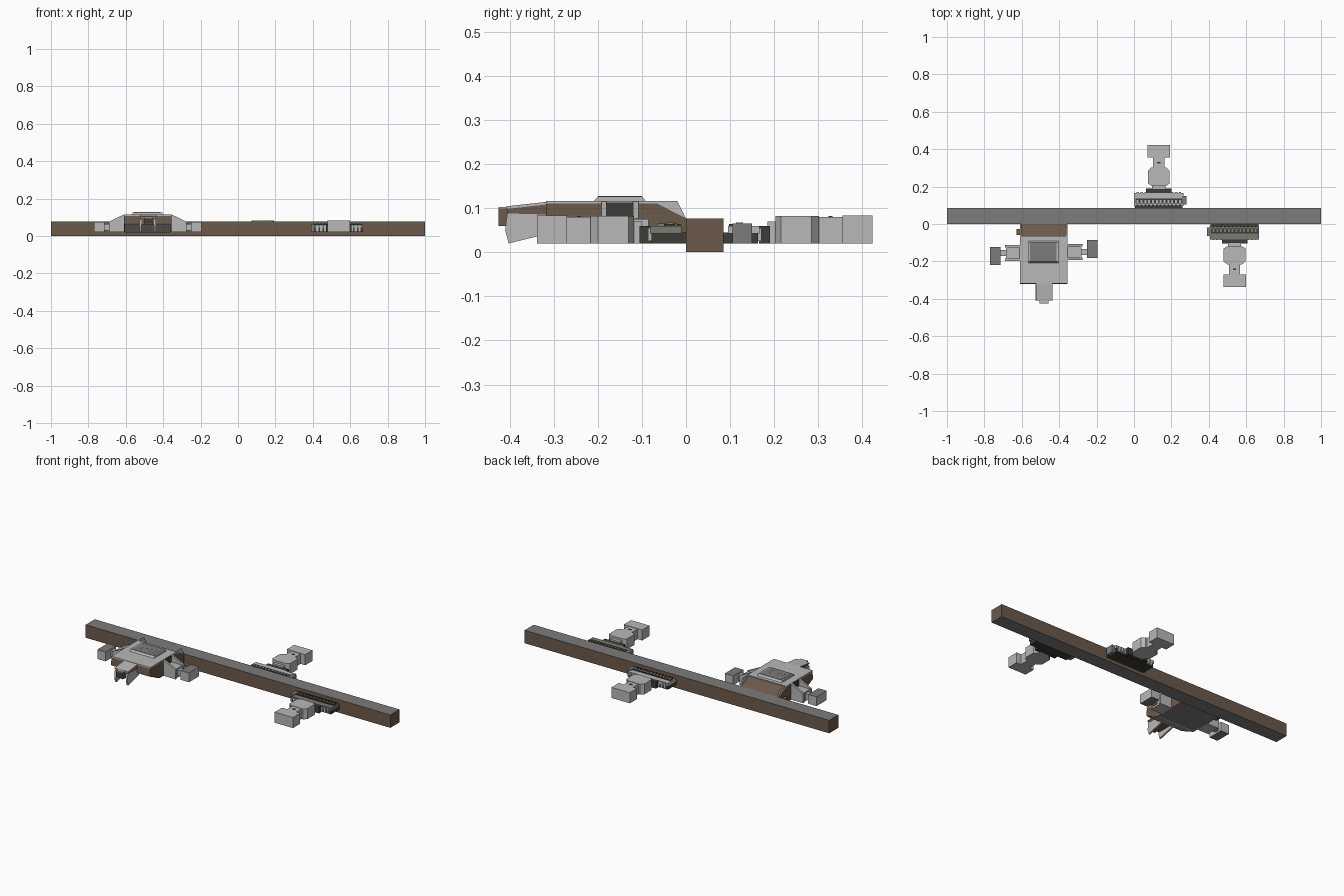
import bpy, bmesh

def material(name, r, g, b):
    m = bpy.data.materials.new(name)
    m.diffuse_color = (r, g, b, 1)
    return m

LIGHT = material("light grey", 0.48, 0.48, 0.48)
MID = material("mid grey", 0.2, 0.2, 0.2)
BROWN = material("brown", 0.15, 0.1, 0.07)
DARK = material("dark olive grey", 0.045, 0.048, 0.038)
OLIVE = material("olive grey", 0.19, 0.2, 0.165)

def prism(name, pts, axis, a, b, mat, cap=None):
    """Extrude a 2D profile along an axis from a to b; cap colours up/down faces."""
    def place(p, t):
        return {'x': (t, p[0], p[1]), 'y': (p[0], t, p[1]), 'z': (p[0], p[1], t)}[axis]
    bm = bmesh.new()
    lo = [bm.verts.new(place(p, a)) for p in pts]
    hi = [bm.verts.new(place(p, b)) for p in pts]
    bm.faces.new(lo)
    bm.faces.new(hi)
    n = len(pts)
    for i in range(n):
        j = (i + 1) % n
        bm.faces.new((lo[i], lo[j], hi[j], hi[i]))
    bmesh.ops.recalc_face_normals(bm, faces=bm.faces[:])
    bm.normal_update()
    if cap:
        for f in bm.faces:
            f.material_index = int(abs(f.normal.z) > 0.9)
    me = bpy.data.meshes.new(name)
    bm.to_mesh(me)
    bm.free()
    me.materials.append(mat)
    if cap:
        me.materials.append(cap)
    ob = bpy.data.objects.new(name, me)
    bpy.context.collection.objects.link(ob)
    return ob

def box(name, x0, x1, y0, y1, z0, z1, mat, cap=None):
    return prism(name, [(x0, y0), (x1, y0), (x1, y1), (x0, y1)], 'z', z0, z1, mat, cap)

# Long beam: brown sides, grey top and bottom
box("beam", -1, 1, 0, 0.085, 0, 0.077, BROWN, MID)

# Main cabin hull with sloping back and raked chin
CX = -0.4825
prism("cabin_hull", [(0, 0.02), (0, 0.077), (-0.065, 0.11), (-0.315, 0.11),
                     (-0.32, 0.065), (-0.23, 0.02)],
      'x', -0.61, -0.355, BROWN, MID)
prism("cabin_chin", [(-0.322, 0.064), (-0.318, 0.068), (-0.22, 0.0195), (-0.231, 0.0195)],
      'x', -0.605, -0.36, LIGHT)
box("cabin_roof", -0.61, -0.355, -0.317, -0.07, 0.108, 0.116, LIGHT)

# Roof hatch: frame, dark grey panel and slats
prism("hatch_frame", [(-0.21, 0.115), (-0.2, 0.126), (-0.1, 0.126), (-0.09, 0.115)],
      'x', -0.565, -0.405, LIGHT)
box("hatch_panel", -0.555, -0.415, -0.2, -0.1, 0.12, 0.1275, MID)
for i in range(4):
    x = -0.53 + i * 0.027
    box("hatch_slat", x, x + 0.012, -0.17, -0.13, 0.1255, 0.128, MID)

# Nose with roof, beak and underside prongs
prism("nose", [(-0.3, 0.06), (-0.3, 0.111), (-0.405, 0.1), (-0.405, 0.06)],
      'x', -0.52, -0.44, BROWN)
prism("nose_roof", [(-0.3, 0.11), (-0.3, 0.116), (-0.408, 0.104), (-0.408, 0.098)],
      'x', -0.525, -0.437, LIGHT)
box("nose_beak", -0.502, -0.458, -0.425, -0.4, 0.06, 0.1, BROWN)
box("nose_beak_cap", -0.504, -0.456, -0.425, -0.4, 0.099, 0.103, LIGHT)
box("nose_window", -0.5, -0.46, -0.4255, -0.42, 0.066, 0.092, DARK)
for s in (-1, 1):
    x = CX + s * 0.038
    prism("nose_prong", [(-0.3, 0.045), (-0.3, 0.085), (-0.405, 0.088), (-0.41, 0.05), (-0.402, 0.02)],
          'x', x - 0.005, x + 0.005, LIGHT)

# Side arms: corridor, gusset fins, dark door and end pod
for s, cy, side in ((-1, -0.155, "left"), (1, -0.15, "right")):
    def X(d):
        return CX + s * (0.1275 + d)
    box(side + "_arm", X(-0.02), X(0.075), cy - 0.03, cy + 0.03, 0.02, 0.075, LIGHT)
    box(side + "_arm_link", X(0.07), X(0.115), cy - 0.015, cy + 0.015, 0.03, 0.065, LIGHT)
    box(side + "_door", X(-0.01), X(0.003), cy - 0.03, cy + 0.03, 0.07, 0.113, DARK)
    for y in (cy - 0.036, cy + 0.036):
        prism(side + "_arm_fin", [(X(-0.01), 0.02), (X(0.08), 0.02), (X(0.08), 0.076), (X(0), 0.115), (X(-0.01), 0.115)],
              'y', y - 0.006, y + 0.006, LIGHT)
    py = cy + s * 0.017
    box(side + "_pod", X(0.105), X(0.16), py - 0.048, py + 0.048, 0.02, 0.075, LIGHT, MID)
    # rear slope edging
    xe = CX + s * 0.1235
    prism(side + "_rear_gusset", [(-0.13, 0.11), (-0.13, 0.116), (-0.02, 0.116), (0, 0.077), (-0.065, 0.105)],
          'x', xe - 0.004, xe + 0.004, LIGHT)
box("cabin_side_vent", -0.628, -0.605, -0.06, -0.028, 0.02, 0.06, BROWN)

# Docking connectors, the same part turned around on both sides of the beam
def connector(tag, ox, oy, s, plate):
    def part(name, u0, u1, d0, d1, z0, z1, mat, cap=None):
        box(tag + name, ox + s * u0, ox + s * u1, oy + s * d0, oy + s * d1, z0, z1, mat, cap)

    part("_base", -0.128, 0.128, 0, 0.078, 0.02, 0.045, DARK)
    part("_upper", -0.132, 0.132, 0.01, 0.082, 0.043, 0.06, plate)
    part("_band", -0.125, 0.13, 0.024, 0.05, 0.055, 0.064, DARK)
    part("_side_box", 0.125, 0.147, 0.02, 0.065, 0.02, 0.065, MID)
    # rows of small studs
    for i in range(12):
        u = -0.118 + i * 0.0205
        part("_stud", u, u + 0.01, 0.028, 0.044, 0.06, 0.067, plate)
        part("_stud_low", u, u + 0.01, 0.012, 0.02, 0.056, 0.064, DARK)
        part("_rib", u, u + 0.012, 0.078, 0.086, 0.025, 0.055, LIGHT)
    part("_collar", -0.068, 0.068, 0.08, 0.105, 0.02, 0.06, DARK)
    part("_neck", -0.035, 0.035, 0.1, 0.13, 0.02, 0.07, LIGHT)
    # chamfered inner block, waist, and outer block
    outline = [(-0.035, 0.118), (0.035, 0.118), (0.058, 0.13), (0.058, 0.2),
               (0.04, 0.216), (-0.04, 0.216), (-0.058, 0.2), (-0.058, 0.13)]
    prism(tag + "_inner_block", [(ox + s * u, oy + s * d) for u, d in outline],
          'z', 0.02, 0.082, LIGHT)
    part("_waist", -0.03, 0.03, 0.21, 0.275, 0.02, 0.08, LIGHT)
    part("_waist_mark", -0.009, 0.009, 0.238, 0.247, 0.078, 0.082, DARK)
    part("_outer_block", -0.06, 0.06, 0.27, 0.338, 0.02, 0.083, LIGHT)

connector("rear_dock", 0.1325, 0.085, 1, LIGHT)
connector("front_dock", 0.5375, 0.0, -1, OLIVE)
